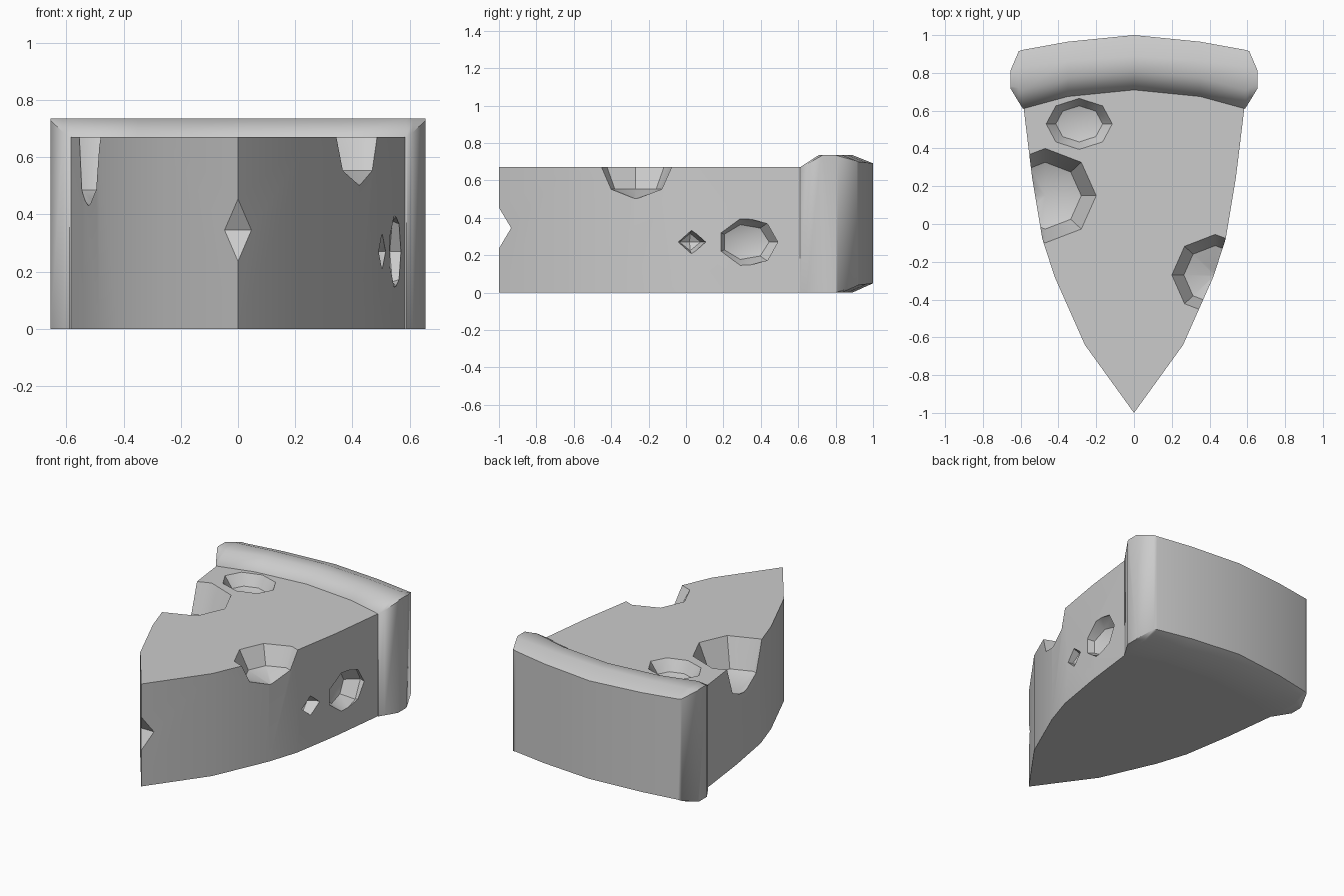
import bpy, bmesh
from math import radians
from mathutils import Matrix, Vector, Euler

if "Cube" in bpy.data.objects:
    bpy.data.objects.remove(bpy.data.objects["Cube"])


def make_object(name, bm):
    bmesh.ops.recalc_face_normals(bm, faces=bm.faces)
    mesh = bpy.data.meshes.new(name)
    bm.to_mesh(mesh)
    bm.free()
    obj = bpy.data.objects.new(name, mesh)
    bpy.context.collection.objects.link(obj)
    return obj


def loft(name, sections):
    """Skin a list of equal-length point loops and cap both ends."""
    bm = bmesh.new()
    rings = [[bm.verts.new(p) for p in s] for s in sections]
    n = len(rings[0])
    for a, b in zip(rings, rings[1:]):
        for i in range(n):
            j = (i + 1) % n
            bm.faces.new((a[i], a[j], b[j], b[i]))
    bm.faces.new(rings[0])
    bm.faces.new(rings[-1])
    return make_object(name, bm)


def ball(name, loc, radii, sides, rings=4, rot=(0, 0, 0)):
    """Faceted ellipsoid used to bite a hole out of the cheese."""
    bm = bmesh.new()
    m = (Matrix.Translation(loc) @ Euler([radians(r) for r in rot]).to_matrix().to_4x4()
         @ Matrix.Diagonal((*radii, 1)))
    bmesh.ops.create_uvsphere(bm, u_segments=sides, v_segments=rings, radius=1, matrix=m)
    return make_object(name, bm)


def cut(target, cutter):
    mod = target.modifiers.new("cut", 'BOOLEAN')
    mod.operation = 'DIFFERENCE'
    mod.solver = 'EXACT'
    mod.object = cutter
    bpy.context.view_layer.objects.active = target
    bpy.ops.object.modifier_apply(modifier=mod.name)
    bpy.data.objects.remove(cutter)


def smooth(obj, angle):
    bpy.ops.object.select_all(action='DESELECT')
    obj.select_set(True)
    bpy.context.view_layer.objects.active = obj
    bpy.ops.object.shade_smooth_by_angle(angle=radians(angle))


# Cheese wedge: curved triangular outline, extruded upward
half = [(0.26, -0.64), (0.42, -0.28), (0.485, -0.08), (0.54, 0.25), (0.585, 0.62), (0.35, 0.70)]
outline = [(0, -1.0)] + half + [(0, 0.73)] + [(-x, y) for x, y in reversed(half)]
wedge = loft("cheese_wedge", [[(x, y, z) for x, y in outline] for z in (0, 0.67)])

# Holes in the top, edges and right side
cut(wedge, ball("top_hole", (-0.29, 0.53, 0.67), (0.175, 0.135, 0.10), 8))
cut(wedge, ball("left_bite", (-0.47, 0.15, 0.67), (0.27, 0.25, 0.26), 8))
cut(wedge, ball("right_bite", (0.43, -0.27, 0.68), (0.235, 0.22, 0.18), 8))
cut(wedge, ball("side_hole", (0.555, 0.33, 0.27), (0.135, 0.18, 0.12), 7, 4, (0, 90, 8)))
cut(wedge, ball("small_hole", (0.51, 0.03, 0.27), (0.065, 0.08, 0.08), 4, 4, (0, 90, 8)))

# Notch in the tip edge
notch = [(-1.06, 0.555), (-0.935, 0.345), (-1.06, 0.135)]
cut(wedge, loft("tip_notch", [[(x, y, z) for y, z in notch] for x in (-0.2, 0.2)]))
smooth(wedge, 40)

# Rind: rounded profile lofted along the curved back (x, front y, back y, front bevel, back bevel)
stations = [(0.655, 0.72, 0.81, 0.01, 0.01), (0.61, 0.645, 0.915, 0.075, 0.08),
            (0.588, 0.61, 0.922, 0.10, 0.09), (0.35, 0.675, 0.965, 0.10, 0.10)]
stations = ([(-x, *r) for x, *r in stations] + [(0, 0.71, 1.0, 0.10, 0.11)]
            + list(reversed(stations)))


def rind_section(x, f, b, fb, bb):
    low, high = 0.45 * bb, 0.735 - 0.4 * bb
    return [(x, f, 0), (x, f, 0.735 - 0.65 * fb), (x, f + fb, 0.735), (x, b - bb, 0.735),
            (x, b, high), (x, b, low), (x, b - bb, 0)]


rind = loft("rind", [rind_section(*s) for s in stations])
smooth(rind, 65)
